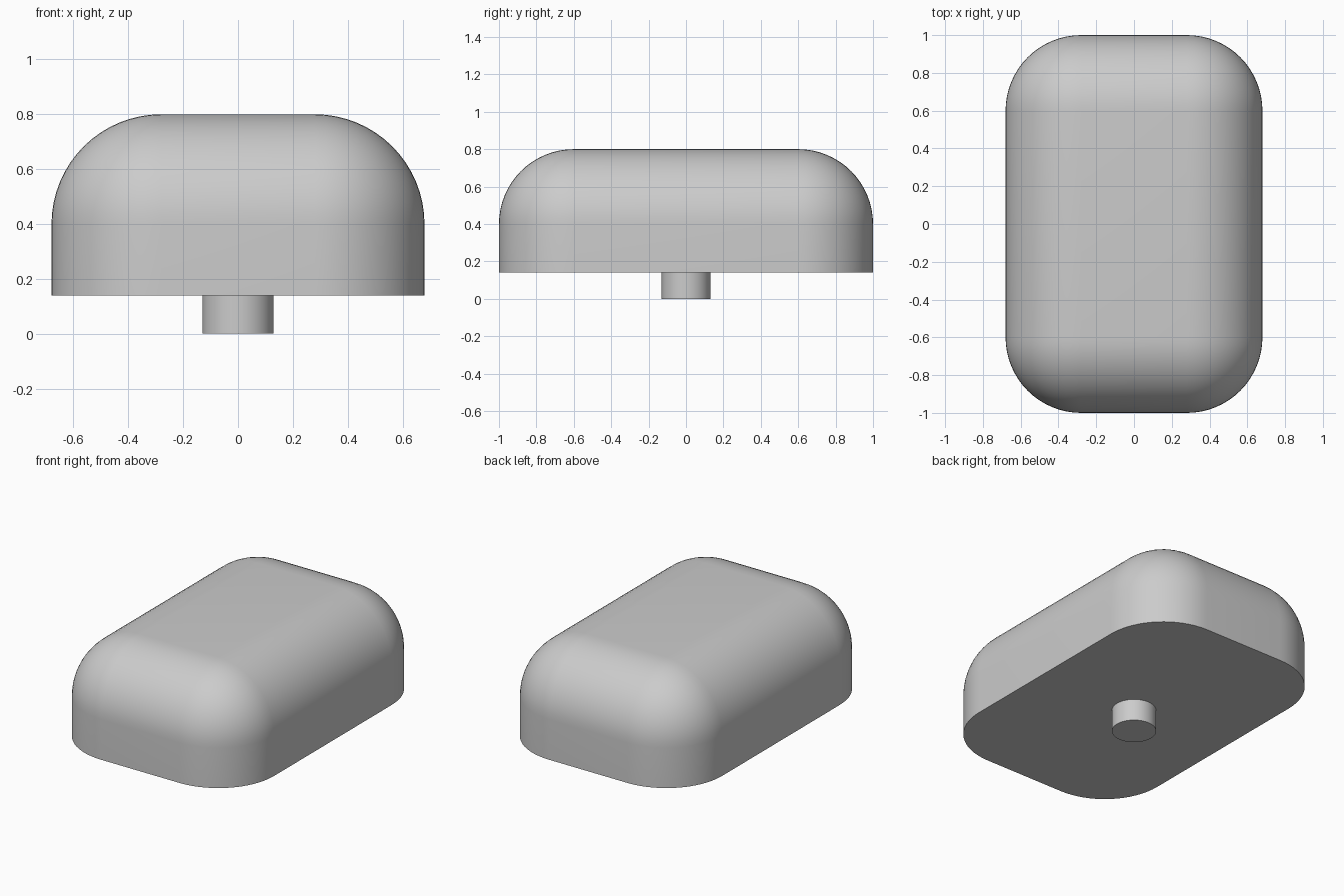
import bpy
import bmesh
import math
from mathutils import Matrix

if "Cube" in bpy.data.objects:
    bpy.data.objects.remove(bpy.data.objects["Cube"])

WIDTH, LENGTH, TOP, BASE = 1.36, 2.0, 0.8, 0.14
ROUNDING = 0.4
PEG_RADIUS = 0.13

# Plain grey for every part
grey = bpy.data.materials.new("plain_grey")
grey.use_nodes = True
colour = (0.6, 0.6, 0.6, 1)
grey.diffuse_color = colour
grey.node_tree.nodes["Principled BSDF"].inputs["Base Color"].default_value = colour


def finish(name, bm):
    """Turn a bmesh into a smooth object with sharp rims."""
    bmesh.ops.recalc_face_normals(bm, faces=bm.faces)
    mesh = bpy.data.meshes.new(name)
    bm.to_mesh(mesh)
    bm.free()
    mesh.materials.append(grey)
    obj = bpy.data.objects.new(name, mesh)
    bpy.context.collection.objects.link(obj)
    bpy.ops.object.select_all(action="DESELECT")
    obj.select_set(True)
    bpy.context.view_layer.objects.active = obj
    bpy.ops.object.shade_smooth_by_angle(angle=math.radians(30))
    return obj


# Cap: a block with all edges rounded except the flat underside rim
bm = bmesh.new()
height = TOP - BASE
bmesh.ops.create_cube(
    bm, size=1,
    matrix=Matrix.Translation((0, 0, BASE + height / 2))
    @ Matrix.Diagonal((WIDTH, LENGTH, height, 1)))
middle = BASE + height / 4
rounded = [e for e in bm.edges if max(v.co.z for v in e.verts) > middle]
bmesh.ops.bevel(bm, geom=rounded, offset=ROUNDING, offset_type="OFFSET",
                segments=16, profile=0.5, affect="EDGES")
finish("rounded_cap", bm)

# Peg: a short round post under the centre of the cap
bm = bmesh.new()
bmesh.ops.create_cone(
    bm, cap_ends=True, segments=48, radius1=PEG_RADIUS, radius2=PEG_RADIUS,
    depth=BASE, matrix=Matrix.Translation((0, 0, BASE / 2)))
finish("centre_peg", bm)
